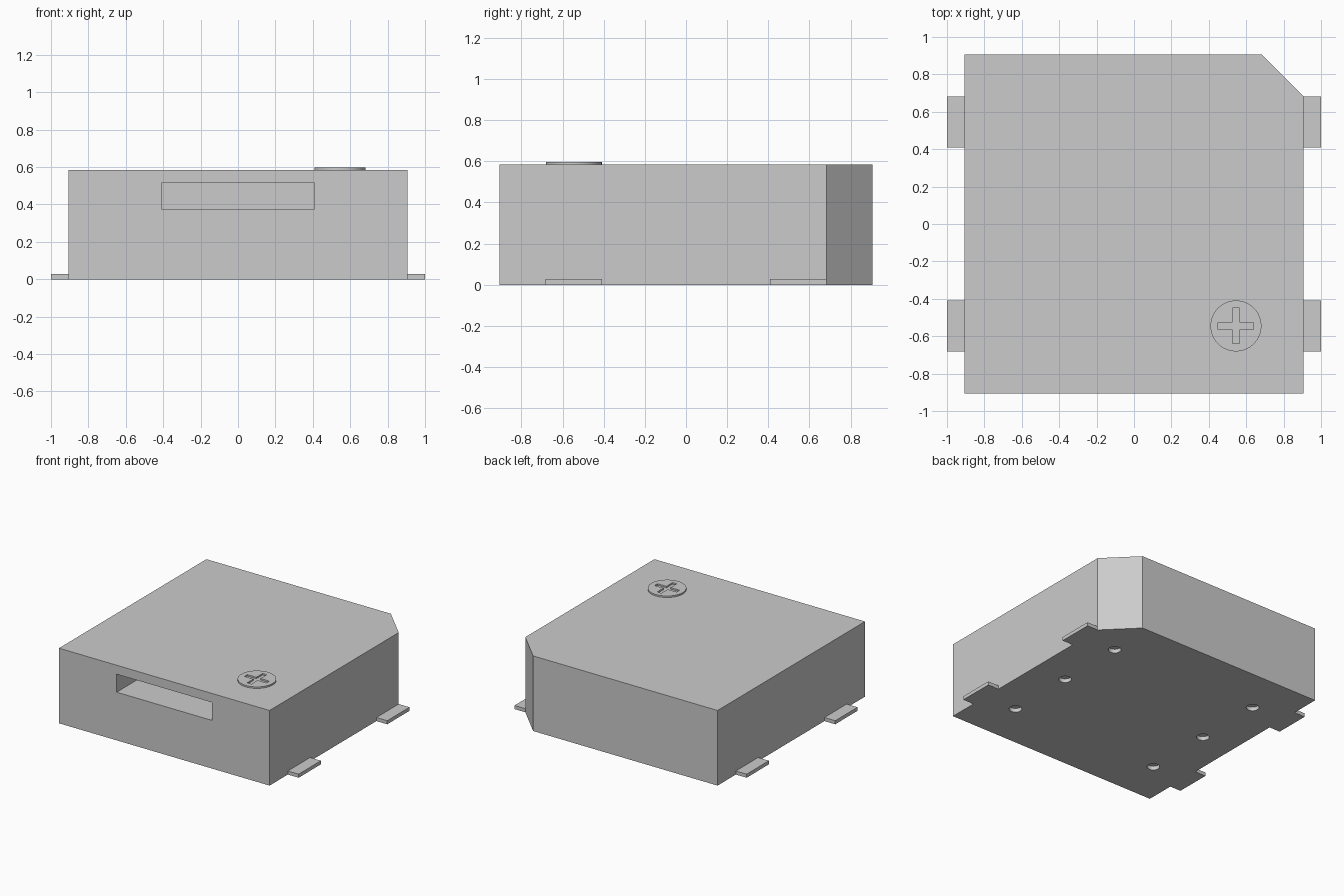
import bpy, bmesh
from math import cos, sin, pi

if "Cube" in bpy.data.objects:
    bpy.data.objects.remove(bpy.data.objects["Cube"])


def prism(name, pts, z0, z1):
    """Extrude a flat outline from z0 to z1."""
    bm = bmesh.new()
    face = bm.faces.new([bm.verts.new((x, y, z0)) for x, y in pts])
    new = bmesh.ops.extrude_face_region(bm, geom=[face])["geom"]
    for v in new:
        if isinstance(v, bmesh.types.BMVert):
            v.co.z = z1
    bmesh.ops.recalc_face_normals(bm, faces=bm.faces)
    mesh = bpy.data.meshes.new(name)
    bm.to_mesh(mesh)
    bm.free()
    ob = bpy.data.objects.new(name, mesh)
    bpy.context.collection.objects.link(ob)
    return ob


def rect(x0, x1, y0, y1):
    return [(x0, y0), (x1, y0), (x1, y1), (x0, y1)]


def circle(cx, cy, r, n):
    return [(cx + r * cos(2 * pi * i / n), cy + r * sin(2 * pi * i / n)) for i in range(n)]


def cut(target, cutter):
    """Subtract the cutter, then remove it."""
    mod = target.modifiers.new("cut", "BOOLEAN")
    mod.operation = "DIFFERENCE"
    mod.solver = "EXACT"
    mod.object = cutter
    cutter.hide_render = True
    bpy.context.view_layer.objects.active = target
    bpy.ops.object.modifier_apply(modifier=mod.name)
    bpy.data.objects.remove(cutter)


def smooth(ob):
    bpy.ops.object.select_all(action="DESELECT")
    ob.select_set(True)
    bpy.context.view_layer.objects.active = ob
    bpy.ops.object.shade_smooth_by_angle()


B, H = 0.907, 0.585

# Housing with one chamfered corner
body = prism("housing", [(-B, -B), (B, -B), (B, 0.682), (0.682, B), (-B, B)], 0, H)

# Sound slot in the front
cut(body, prism("slot_cutter", rect(-0.41, 0.41, -1.0, -0.45), 0.375, 0.515))

# Shallow round holes in the underside
for x in (-0.635, 0.635):
    for y in (-0.545, 0, 0.545):
        cut(body, prism("hole_cutter", circle(x, y, 0.045, 32), -0.1, 0.03))
smooth(body)

# Solder tabs, two on each side
for sx, side in ((-1, "left"), (1, "right")):
    for sy, end in ((-1, "front"), (1, "back")):
        xs = sorted((sx * B, sx * 1.0))
        ys = sorted((sy * 0.408, sy * 0.682))
        prism(f"tab_{side}_{end}", rect(*xs, *ys), 0, 0.028)

# Raised polarity disc with a recessed plus sign
c, L, w = 0.545, 0.095, 0.018
disc = prism("polarity_disc", circle(c, -c, 0.136, 64), H, 0.597)
plus = [(L, -w), (L, w), (w, w), (w, L), (-w, L), (-w, w),
        (-L, w), (-L, -w), (-w, -w), (-w, -L), (w, -L), (w, -w)]
cut(disc, prism("plus_cutter", [(c + x, y - c) for x, y in plus], 0.5, 0.7))
smooth(disc)
